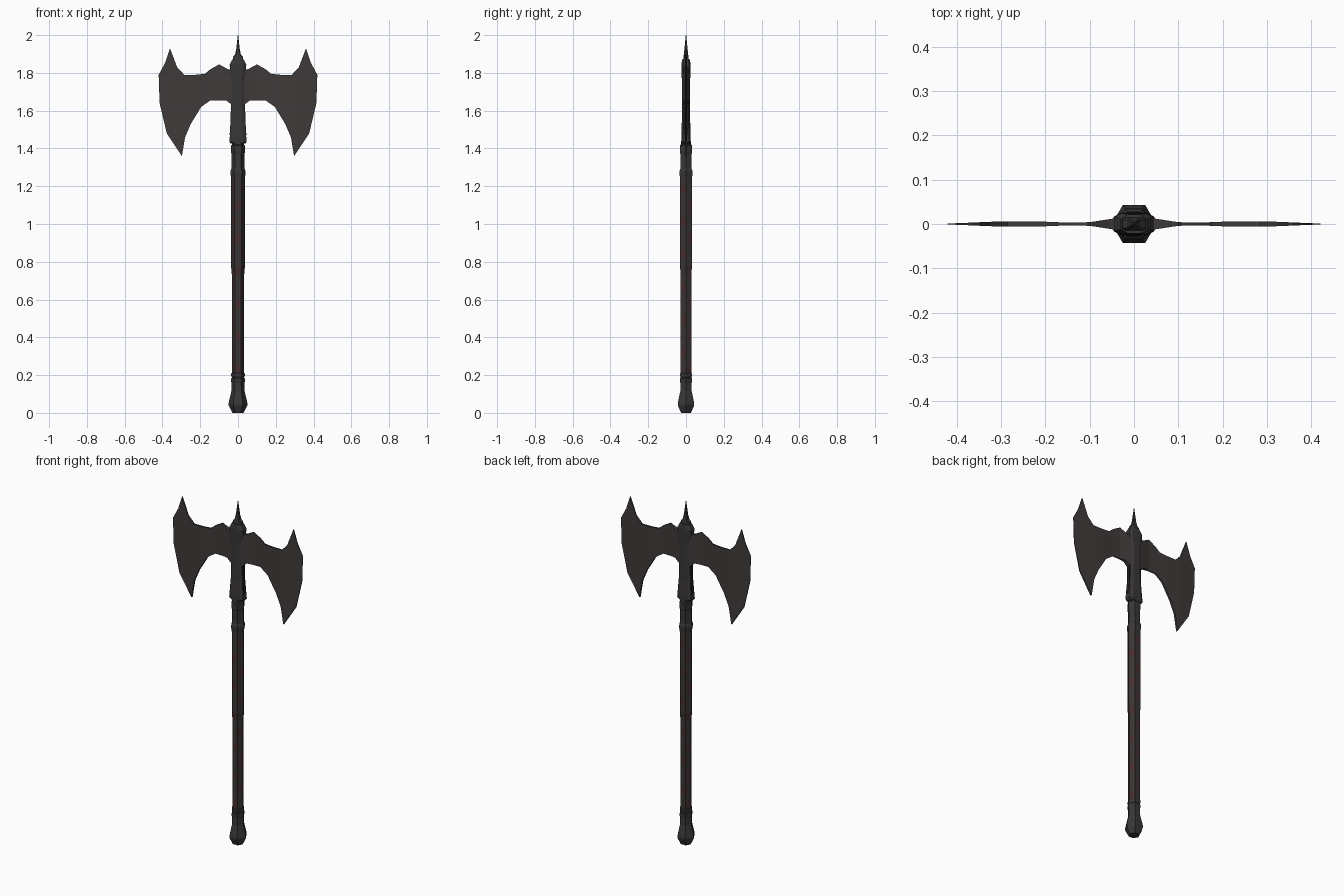
import bpy, bmesh, math
from mathutils import Vector

if "Cube" in bpy.data.objects:
    bpy.data.objects.remove(bpy.data.objects["Cube"])


def mat(name, rgb):
    m = bpy.data.materials.new(name)
    m.diffuse_color = (*rgb, 1)
    m.use_nodes = True
    m.node_tree.nodes["Principled BSDF"].inputs["Base Color"].default_value = m.diffuse_color
    return m


BLADE = mat("blade_steel", (0.052, 0.043, 0.043))
IRON = mat("dark_iron", (0.041, 0.037, 0.037))
GRIP = mat("grip_leather", (0.043, 0.035, 0.035))
RED = mat("worn_red_leather", (0.060, 0.026, 0.027))
SHADE = mat("black_iron", (0.014, 0.012, 0.012))


def finish(bm, name, mats):
    bmesh.ops.recalc_face_normals(bm, faces=bm.faces)
    me = bpy.data.meshes.new(name)
    bm.to_mesh(me)
    bm.free()
    for m in mats:
        me.materials.append(m)
    ob = bpy.data.objects.new(name, me)
    bpy.context.collection.objects.link(ob)
    return ob


def loft(name, rings, mats, rule=None):
    """Skin a stack of equal-sized rings and cap both ends."""
    bm = bmesh.new()
    vs = [[bm.verts.new(p) for p in r] for r in rings]
    n = len(vs[0])
    for i in range(len(vs) - 1):
        for k in range(n):
            f = bm.faces.new((vs[i][k], vs[i][(k + 1) % n],
                              vs[i + 1][(k + 1) % n], vs[i + 1][k]))
            if rule:
                f.material_index = rule(i, k)
    bm.faces.new(vs[0][::-1])
    bm.faces.new(vs[-1])
    return finish(bm, name, mats)


def hexa(z, r):
    return [(r * math.cos(math.pi * k / 3), r * math.sin(math.pi * k / 3), z) for k in range(6)]


def box_ring(z, w, d, cx, cy):
    """Chamfered rectangle: half width w, half depth d."""
    a, b = w - cx, d - cy
    return [(w, -b, z), (w, b, z), (a, d, z), (-a, d, z),
            (-w, b, z), (-w, -b, z), (-a, -d, z), (a, -d, z)]


# Pommel and lower ferrule
loft("pommel", [hexa(z, r) for z, r in (
    (0, 0.03), (0.04, 0.05), (0.052, 0.05), (0.115, 0.035), (0.16, 0.034),
    (0.165, 0.037), (0.182, 0.037), (0.187, 0.032), (0.195, 0.036),
    (0.208, 0.036), (0.212, 0.03))], [IRON])

# Leather grip, slightly thicker in its upper half, with worn red patches
grip = []
N = 24
for i in range(N + 1):
    z = 0.21 + i * (1.25 - 0.21) / N
    grip.append(hexa(z, 0.0325 if z < 0.74 else 0.0365))
loft("grip", grip, [GRIP, RED],
     lambda i, k: 1 if i < N - 1 and (i + 2 * k) % 4 == 0 else 0)

# Collar and neck beneath the head
loft("neck", [hexa(z, r) for z, r in (
    (1.245, 0.0365), (1.265, 0.04), (1.28, 0.04), (1.295, 0.034),
    (1.37, 0.034), (1.385, 0.038), (1.415, 0.038), (1.42, 0.032),
    (1.44, 0.03))], [IRON])

# Axe head socket
loft("head_socket", [box_ring(z, w, d, 0.016, 0.009) for z, w, d in (
    (1.425, 0.038, 0.022), (1.435, 0.046, 0.025), (1.455, 0.044, 0.025),
    (1.55, 0.037, 0.022), (1.76, 0.034, 0.022), (1.815, 0.042, 0.024),
    (1.845, 0.044, 0.024), (1.872, 0.030, 0.021))], [IRON])

# Dark raised strips down both side faces of the socket
for s, side in ((1, "right"), (-1, "left")):
    loft("socket_side_strip_" + side, [box_ring_pts for box_ring_pts in (
        [(s * (w - 0.004), -0.010, z), (s * (w + 0.002), -0.010, z),
         (s * (w + 0.002), 0.010, z), (s * (w - 0.004), 0.010, z)]
        for z, w in ((1.47, 0.0425), (1.55, 0.037), (1.76, 0.034), (1.81, 0.041)))], [SHADE])

# Top spike
loft("top_spike", [box_ring(z, w, d, w * 0.3, d * 0.3) for z, w, d in (
    (1.865, 0.028, 0.015), (1.885, 0.026, 0.014), (1.895, 0.016, 0.012),
    (1.92, 0.010, 0.009), (2.0, 0.001, 0.001))], [IRON])

# Blades: half outline, sliced so thickness can follow x, mirrored
outline = [(0.03, 1.815), (0.055, 1.82), (0.10, 1.845), (0.145, 1.82), (0.175, 1.795),
           (0.225, 1.79), (0.285, 1.79), (0.322, 1.83), (0.36, 1.93), (0.385, 1.855),
           (0.42, 1.79), (0.415, 1.64), (0.377, 1.48), (0.297, 1.36),
           (0.28, 1.46), (0.25, 1.53), (0.195, 1.62), (0.145, 1.655),
           (0.10, 1.667), (0.065, 1.655), (0.03, 1.63)]
profile = [(0.03, 0.015), (0.055, 0.011), (0.10, 0.004), (0.16, 0.0035),
           (0.22, 0.006), (0.30, 0.006), (0.37, 0.003), (0.42, 0.001)]


def thickness(x):
    for (x0, t0), (x1, t1) in zip(profile, profile[1:]):
        if x <= x1:
            return t0 + (t1 - t0) * (x - x0) / (x1 - x0)
    return profile[-1][1]


bm = bmesh.new()
face = bm.faces.new([bm.verts.new((x, 0, z)) for x, z in outline])
bmesh.ops.triangulate(bm, faces=[face])
for x, _ in profile[1:-1]:
    bmesh.ops.bisect_plane(bm, geom=bm.verts[:] + bm.edges[:] + bm.faces[:],
                           plane_co=Vector((x, 0, 0)), plane_no=Vector((1, 0, 0)), dist=1e-5)
ext = bmesh.ops.extrude_face_region(bm, geom=bm.faces[:], use_keep_orig=True)
back = {v for v in ext["geom"] if isinstance(v, bmesh.types.BMVert)}
for v in bm.verts:
    v.co.y = thickness(v.co.x) * (1 if v in back else -1)
blades = finish(bm, "axe_blades", [BLADE])
blades.modifiers.new("both_sides", 'MIRROR').use_clip = False
